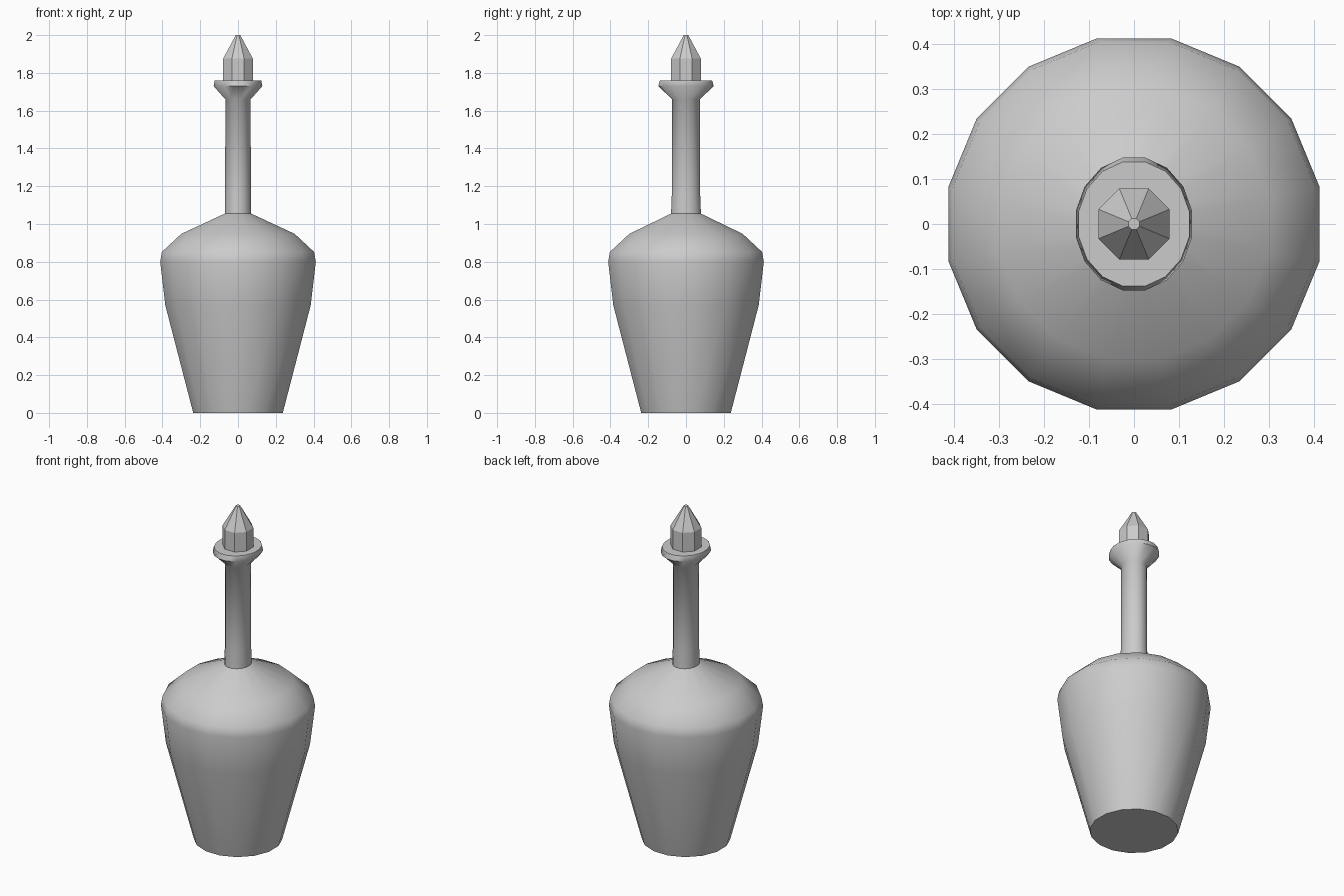
import bpy, bmesh, math

if "Cube" in bpy.data.objects:
    bpy.data.objects.remove(bpy.data.objects["Cube"])


def lathe(name, rings, sides, smooth):
    """Stack rings of (half width x, half width y, z), flats facing the axes, capped."""
    bm = bmesh.new()
    k = 1 / math.cos(math.pi / sides)
    loops = []
    for rx, ry, z in rings:
        angles = [(i + 0.5) * math.tau / sides for i in range(sides)]
        loops.append([bm.verts.new((rx * k * math.cos(a), ry * k * math.sin(a), z)) for a in angles])
    for low, high in zip(loops, loops[1:]):
        for i in range(sides):
            j = (i + 1) % sides
            bm.faces.new((low[i], low[j], high[j], high[i]))
    bm.faces.new(loops[0][::-1])
    bm.faces.new(loops[-1])
    mesh = bpy.data.meshes.new(name)
    bm.to_mesh(mesh)
    bm.free()
    obj = bpy.data.objects.new(name, mesh)
    bpy.context.collection.objects.link(obj)
    if smooth:
        bpy.ops.object.select_all(action='DESELECT')
        obj.select_set(True)
        bpy.context.view_layer.objects.active = obj
        bpy.ops.object.shade_smooth_by_angle(angle=math.radians(60))
    return obj


# Bottle: tapered body, sloping shoulder, slim neck and flared lip
lathe("bottle", [
    (0.237, 0.237, 0.0),
    (0.385, 0.385, 0.57),
    (0.412, 0.412, 0.80),
    (0.403, 0.403, 0.852),
    (0.300, 0.300, 0.948),
    (0.070, 0.079, 1.055),
    (0.068, 0.075, 1.16),
    (0.067, 0.073, 1.66),
    (0.129, 0.147, 1.73),
    (0.123, 0.138, 1.76),
], 16, True)

# Stopper: faceted plug with a pointed top
lathe("stopper", [
    (0.079, 0.079, 1.755),
    (0.079, 0.079, 1.875),
    (0.012, 0.012, 2.0),
], 8, False)
